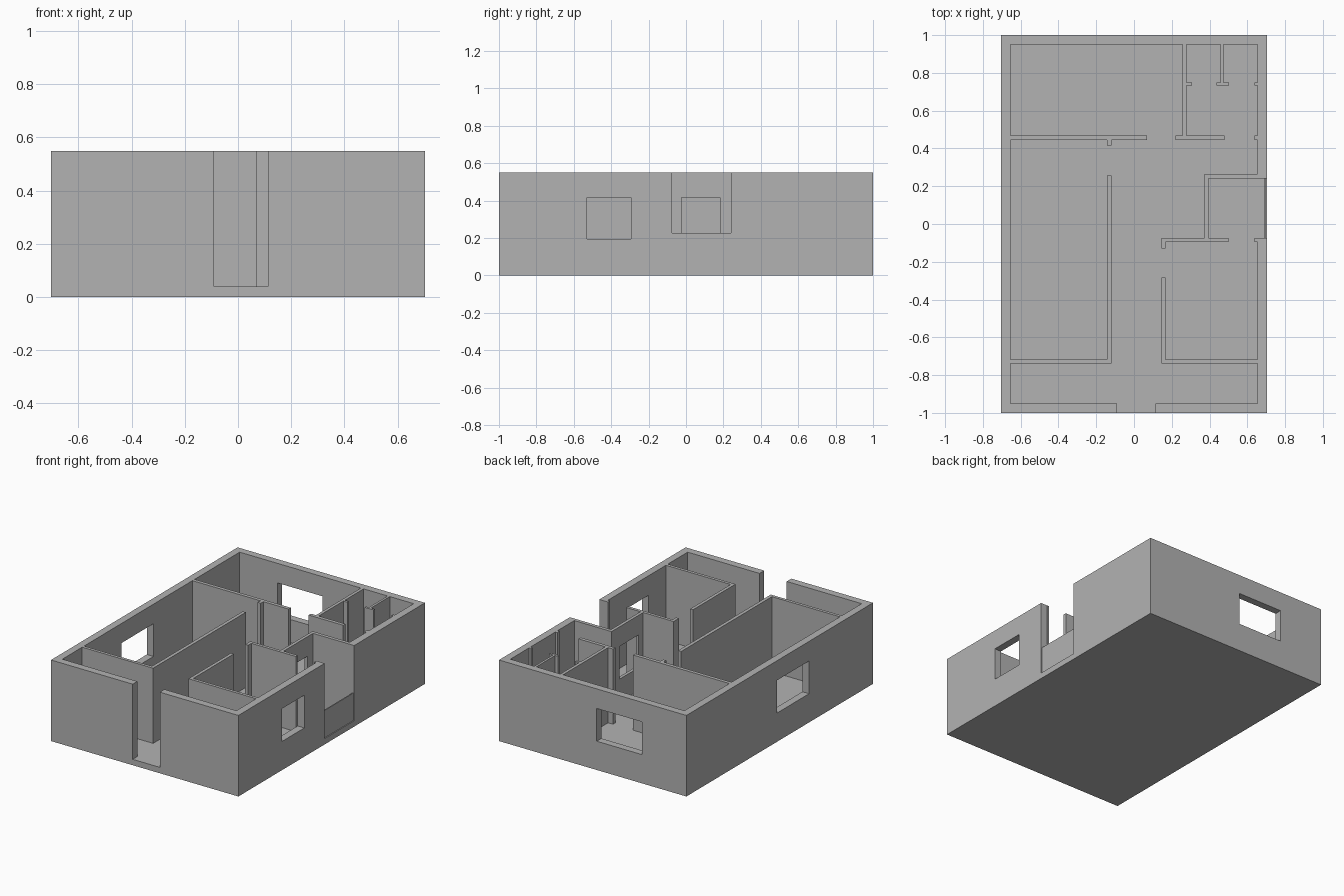
import bpy

cube = bpy.data.objects.get("Cube")
if cube:
    bpy.data.objects.remove(cube, do_unlink=True)

# Main dimensions
HALF_X, HALF_Y, HEIGHT, FLOOR = 0.703, 1.0, 0.55, 0.04
IN_X, IN_Y = 0.653, 0.95
SILL, LINTEL = 0.195, 0.417

grey = bpy.data.materials.new("plain grey")
grey.use_nodes = True
colour = (0.45, 0.45, 0.45, 1)
grey.diffuse_color = colour
grey.node_tree.nodes["Principled BSDF"].inputs["Base Color"].default_value = colour


def box(name, x, y, z=(FLOOR, HEIGHT)):
    """Axis-aligned box from three (low, high) ranges."""
    verts = [(a, b, c) for a in x for b in y for c in z]
    faces = [(0, 1, 3, 2), (4, 6, 7, 5), (0, 4, 5, 1),
             (2, 3, 7, 6), (0, 2, 6, 4), (1, 5, 7, 3)]
    mesh = bpy.data.meshes.new(name)
    mesh.from_pydata(verts, [], faces)
    mesh.materials.append(grey)
    obj = bpy.data.objects.new(name, mesh)
    bpy.context.collection.objects.link(obj)
    return obj


def cut(target, *ranges):
    """Subtract a box from the target and bake the result."""
    cutter = box("cutter", *ranges)
    cutter.hide_render = True
    mod = target.modifiers.new("cut", 'BOOLEAN')
    mod.operation = 'DIFFERENCE'
    mod.solver = 'EXACT'
    mod.object = cutter
    bpy.context.view_layer.update()
    graph = bpy.context.evaluated_depsgraph_get()
    baked = bpy.data.meshes.new_from_object(target.evaluated_get(graph))
    target.modifiers.clear()
    target.data = baked
    bpy.data.objects.remove(cutter, do_unlink=True)


# Outer shell with floor, front doorway, balcony gap and windows
UP = (FLOOR, HEIGHT + 0.1)
WINDOW = (SILL, LINTEL)
shell = box("outer_walls_and_floor", (-HALF_X, HALF_X), (-HALF_Y, HALF_Y), (0, HEIGHT))
cut(shell, (-IN_X, IN_X), (-IN_Y, IN_Y), UP)
cut(shell, (-0.09, 0.113), (-1.1, -0.9), UP)
cut(shell, (0.6, 0.8), (-0.075, 0.241), UP)
cut(shell, (0.6, 0.8), (-0.53, -0.293), WINDOW)
cut(shell, (-0.8, -0.6), (-0.315, 0.027), WINDOW)
cut(shell, (-0.37, -0.03), (0.9, 1.1), WINDOW)

# Thin balcony parapet
box("balcony_parapet", (0.69, 0.697), (-0.075, 0.241), (FLOOR, 0.226))

# Hall wall lines shared by several partitions
LEFT_HALL, RIGHT_HALL = (-0.143, -0.12), (0.145, 0.167)
FRONT_ROW, MID_ROW = (-0.738, -0.717), (-0.095, -0.074)
BACK_ROW, BATH_ROW = (0.444, 0.468), (0.733, 0.749)
BATH_SIDE = (0.257, 0.278)

partitions = {
    # Left rooms
    "left_hall_wall": (LEFT_HALL, (FRONT_ROW[1], 0.256)),
    "left_front_wall": ((-IN_X, LEFT_HALL[1]), FRONT_ROW),
    "left_door_jamb": (LEFT_HALL, (0.415, BACK_ROW[0])),
    "left_back_wall": ((-IN_X, 0.069), BACK_ROW),
    # Right front room
    "right_hall_wall": (RIGHT_HALL, (FRONT_ROW[1], -0.283)),
    "right_front_wall": ((RIGHT_HALL[0], IN_X), FRONT_ROW),
    "right_door_jamb": (RIGHT_HALL, (-0.13, MID_ROW[0])),
    "right_middle_wall": ((RIGHT_HALL[0], 0.5), MID_ROW),
    "balcony_door_jamb": ((0.638, IN_X), MID_ROW),
    # Balcony back wall
    "balcony_rear_wall": ((0.373, IN_X), (0.241, 0.265)),
    # Back right rooms
    "right_back_wall": ((0.22, 0.479), BACK_ROW),
    "right_back_jamb": ((0.638, IN_X), BACK_ROW),
    "bath_side_wall": (BATH_SIDE, (BACK_ROW[1], IN_Y)),
    "bath_left_jamb": ((BATH_SIDE[1], 0.307), BATH_ROW),
    "bath_middle_jamb": ((0.437, 0.503), BATH_ROW),
    "bath_right_jamb": ((0.638, IN_X), BATH_ROW),
    "bath_divider": ((0.458, 0.474), (BATH_ROW[1], IN_Y)),
}
for name, (x, y) in partitions.items():
    box(name, x, y)

# Balcony inner wall with a window
inner = box("balcony_window_wall", (0.373, 0.394), (MID_ROW[1], 0.241))
cut(inner, (0.3, 0.5), (-0.025, 0.182), WINDOW)
